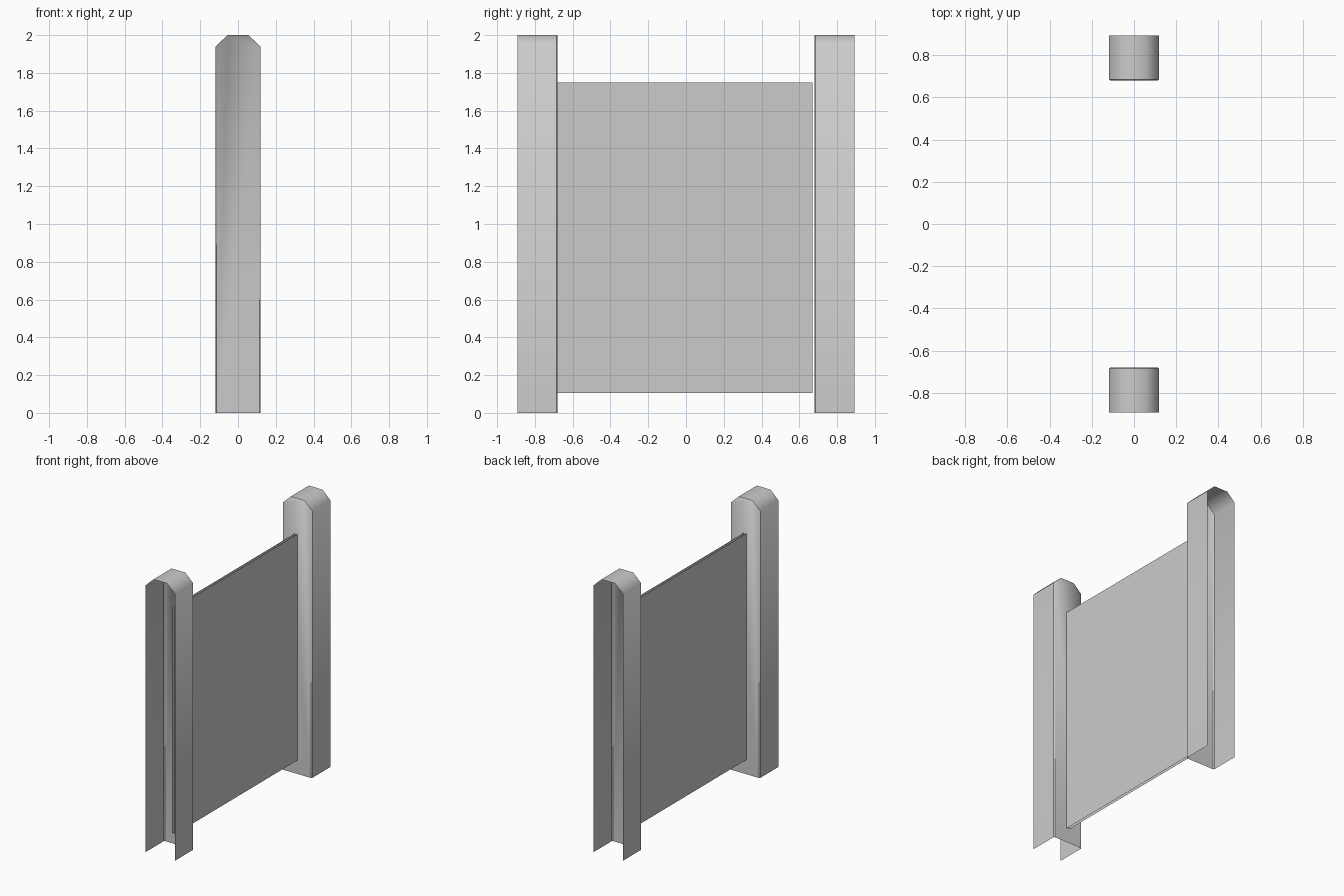
import bpy, bmesh
from math import radians

cube = bpy.data.objects.get("Cube")
if cube:
    bpy.data.objects.remove(cube, do_unlink=True)

GREY = (0.6, 0.6, 0.6, 1)
mat = bpy.data.materials.new("plain grey")
mat.use_nodes = True
mat.diffuse_color = GREY
mat.node_tree.nodes["Principled BSDF"].inputs["Base Color"].default_value = GREY

HALF_W, CAP_W, SHOULDER, TOP = 0.118, 0.055, 1.94, 2.0


def finish(bm, name, smooth=False):
    mesh = bpy.data.meshes.new(name)
    bm.to_mesh(mesh)
    bm.free()
    mesh.materials.append(mat)
    obj = bpy.data.objects.new(name, mesh)
    bpy.context.collection.objects.link(obj)
    if smooth:
        bpy.ops.object.select_all(action="DESELECT")
        obj.select_set(True)
        bpy.context.view_layer.objects.active = obj
        bpy.ops.object.shade_smooth_by_angle(angle=radians(50))
    return obj


def ring(bm, y, inset=0.0):
    """Open post outline, up one side, over the chamfered cap and down."""
    w, c = HALF_W - inset, CAP_W - inset / 2
    half = [(w, 0), (w, SHOULDER - inset / 2), (c, TOP - inset)]
    outline = half + [(-x, z) for x, z in reversed(half)]
    return [bm.verts.new((x, y, z)) for x, z in outline]


def post(name, side):
    """Channel post, open on its outer side and at the bottom."""
    bm = bmesh.new()
    outer = ring(bm, side * 0.893)
    rim = ring(bm, side * 0.685)
    web = ring(bm, side * 0.679, 0.005)
    for a, b in ((outer, rim), (rim, web)):
        for i in range(len(a) - 1):
            face = [a[i], a[i + 1], b[i + 1], b[i]]
            bm.faces.new(face if side < 0 else face[::-1])
    bm.faces.new(web if side < 0 else web[::-1])
    # Crisp border between the side walls and the inner face
    for a, b in zip(rim, rim[1:]):
        bm.edges.get((a, b)).smooth = False
    finish(bm, name, smooth=True)


post("front_post", -1)
post("back_post", 1)

# Hollow panel made of two parallel sheets, passing into the front post
bm = bmesh.new()
for side in (-1, 1):
    corners = [(-0.742, 0.105), (0.67, 0.105), (0.67, 1.75), (-0.742, 1.75)]
    sheet = [bm.verts.new((side * 0.01, y, z)) for y, z in corners]
    bm.faces.new(sheet if side > 0 else sheet[::-1])
finish(bm, "panel")
